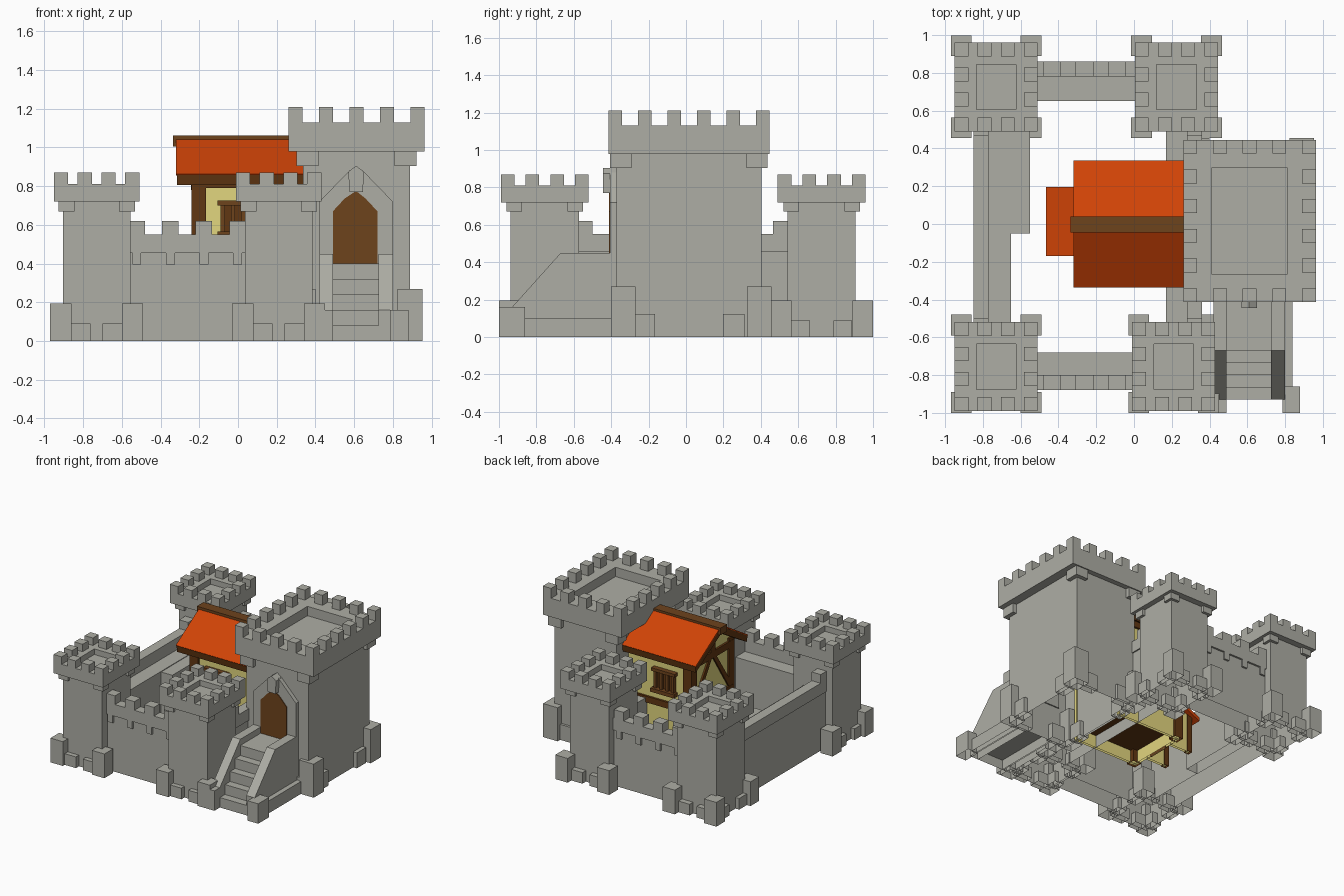
import bpy, bmesh, math
from mathutils import Vector

if "Cube" in bpy.data.objects:
    bpy.data.objects.remove(bpy.data.objects["Cube"])


def mat(name, rgb):
    m = bpy.data.materials.new(name)
    m.diffuse_color = (*rgb, 1)
    m.use_nodes = True
    m.node_tree.nodes["Principled BSDF"].inputs["Base Color"].default_value = m.diffuse_color
    return m


STONE = mat("grey stone", (0.42, 0.42, 0.375))
ROOF = mat("orange roof", (0.63, 0.056, 0.002))
PLASTER = mat("cream plaster", (0.76, 0.67, 0.21))
WOOD = mat("brown wood", (0.155, 0.056, 0.012))
BEAM = mat("dark timber", (0.12, 0.038, 0.006))


def finish(name, bm, m):
    bmesh.ops.recalc_face_normals(bm, faces=bm.faces)
    # the model is an open shell underneath
    low = [f for f in bm.faces if all(v.co.z < 1e-4 for v in f.verts)]
    bmesh.ops.delete(bm, geom=low, context="FACES_ONLY")
    me = bpy.data.meshes.new(name)
    bm.to_mesh(me)
    bm.free()
    me.materials.append(m)
    ob = bpy.data.objects.new(name, me)
    bpy.context.collection.objects.link(ob)
    return ob


def boxes(name, items, m=STONE):
    """One object from boxes given as (x0, x1, y0, y1, z0, z1)."""
    bm = bmesh.new()
    for x0, x1, y0, y1, z0, z1 in items:
        vs = bmesh.ops.create_cube(bm, size=1)["verts"]
        for v in vs:
            v.co = Vector(((x0 + x1) / 2 + v.co.x * (x1 - x0),
                           (y0 + y1) / 2 + v.co.y * (y1 - y0),
                           (z0 + z1) / 2 + v.co.z * (z1 - z0)))
    return finish(name, bm, m)


def prism(name, pts, axis, a, b, m):
    """Extrude a profile: (y, z) along x, or (x, z) along y."""
    bm = bmesh.new()
    put = (lambda p, t: (t, *p)) if axis == "x" else (lambda p, t: (p[0], t, p[1]))
    f = bm.faces.new([bm.verts.new(put(p, a)) for p in pts])
    ext = bmesh.ops.extrude_face_region(bm, geom=[f], use_keep_orig=True)["geom"]
    d = Vector(put((0, 0), b - a))
    bmesh.ops.translate(bm, vec=d, verts=[v for v in ext if isinstance(v, bmesh.types.BMVert)])
    return finish(name, bm, m)


def span(a, b, n, w):
    """n even intervals of width w between a and b."""
    return [(a + i * (b - a - w) / (n - 1), a + i * (b - a - w) / (n - 1) + w) for i in range(n)]


def corner_box(cx, cy, sx, sy, ax, bx, ay, by, z0, z1):
    """Box placed by distances from a centre, mirrored by signs."""
    xs = sorted((cx + sx * ax, cx + sx * bx))
    ys = sorted((cy + sy * ay, cy + sy * by))
    return (*xs, *ys, z0, z1)


def tower(name, cx, cy, hx, hy, px, py, zp, zt, zm, nx, ny, wall, foot, corbel):
    """Shaft, overhanging parapet with recessed floor, merlons, corbels, feet."""
    x0, x1, y0, y1 = cx - px, cx + px, cy - py, cy + py
    boxes(name + "_shaft", [(cx - hx, cx + hx, cy - hy, cy + hy, 0, zp + 0.01)])
    zf = (zp + zt) / 2
    boxes(name + "_parapet", [
        (x0, x1, y0, y1, zp, zf),
        (x0, x1, y0, y0 + wall, zf, zt), (x0, x1, y1 - wall, y1, zf, zt),
        (x0, x0 + wall, y0 + wall, y1 - wall, zf, zt),
        (x1 - wall, x1, y0 + wall, y1 - wall, zf, zt)])
    d = 0.073
    mer = []
    for a, b in span(x0, x1, nx, d):
        mer += [(a, b, y0, y0 + d, zt, zm), (a, b, y1 - d, y1, zt, zm)]
    for a, b in span(y0, y1, ny, d)[1:-1]:
        mer += [(x0, x0 + d, a, b, zt, zm), (x1 - d, x1, a, b, zt, zm)]
    boxes(name + "_merlons", mer)
    fx, fy, fdy, fz, fw = foot     # foot overhangs, y shift, height, width
    co, cz, cw = corbel
    feet, corbels = [], []
    for sx in (-1, 1):
        for sy in (-1, 1):
            c, g = (cx, cy, sx, sy), (cx, cy + fdy, sx, sy)
            ox, oy = hx + fx, hy + fy
            feet += [corner_box(*g, ox - fw, ox, oy - fw, oy, 0, fz),
                     corner_box(*c, ox - 1.9 * fw, ox - fw, hy - 0.05, hy + fy * 0.5, 0, fz * 0.46),
                     corner_box(*c, hx - 0.05, hx + fx * 0.5, oy - 1.9 * fw, oy - fw, 0, fz * 0.46)]
            corbels += [corner_box(*c, hx - cw, hx + co, hy - cw, hy + co, zp - cz, zp)]
    boxes(name + "_feet", feet)
    boxes(name + "_corbels", corbels)


# Corner towers and keep
for nm, cx, cy, fy, fd in (("front_left_tower", -0.73, -0.755, 0.078, 0.015),
                           ("back_left_tower", -0.73, 0.725, 0.09, 0.002),
                           ("front_right_tower", 0.21, -0.755, 0.078, 0.015),
                           ("back_right_tower", 0.225, 0.725, 0.09, 0.002)):
    tower(nm, cx, cy, 0.175, 0.182, 0.22, 0.235, 0.72, 0.81, 0.87, 4, 4, 0.115,
          (0.065, fy, fd, 0.195, 0.11), (0.022, 0.05, 0.06))
tower("keep", 0.612, 0.016, 0.277, 0.388, 0.351, 0.43, 0.98, 1.13, 1.21, 5, 6, 0.15,
      (0.065, 0.04, 0.012, 0.27, 0.13), (0.033, 0.075, 0.08))

# Front and back walls with outer parapet, merlons and corbels
for nm, s, yo, yi in (("front_wall", -1, 0.88, 0.68), ("back_wall", 1, 0.86, 0.65)):
    part = [corner_box(0, 0, 1, s, -0.56, 0.05, yi, yo - 0.015, 0, 0.455),
            corner_box(0, 0, 1, s, -0.56, 0.05, yo - 0.08, yo, 0.455, 0.55)]
    for a, b in span(-0.565, 0.04, 4, 0.085):
        part += [corner_box(0, 0, 1, s, a, b, yo - 0.08, yo, 0.55, 0.62),
                 corner_box(0, 0, 1, s, a + 0.02, b - 0.02, yo - 0.05, yo, 0.395, 0.455)]
    boxes(nm, part)

# Side walls with plain parapet and raised ends
for nm, s, xo, xi in (("left_wall", -1, 0.85, 0.65), ("right_wall", 1, 0.36, 0.17)):
    boxes(nm, [corner_box(0, 0, s, 1, xi, xo - 0.01, -0.58, 0.55, 0, 0.455),
               corner_box(0, 0, s, 1, xo - 0.08, xo, -0.58, 0.55, 0.455, 0.55),
               corner_box(0, 0, s, 1, xo - 0.08, xo, -0.58, -0.5, 0.55, 0.62),
               corner_box(0, 0, s, 1, xo - 0.08, xo, 0.465, 0.55, 0.55, 0.62)])
boxes("inner_platform", [(-0.655, -0.55, -0.05, 0.55, 0, 0.45)])

# Entrance stair with sloping side rails
boxes("entrance_steps",
      [(0.48, 0.73, -0.93 + i * 0.065, -0.37, i * 0.08, (i + 1) * 0.08) for i in range(5)])
rail = [(-0.93, 0), (-0.93, 0.16), (-0.67, 0.45), (-0.37, 0.45), (-0.37, 0)]
for nm, a, b in (("left_rail", 0.42, 0.49), ("right_rail", 0.725, 0.80)):
    prism(nm, rail, "x", a, b, STONE)
boxes("stair_feet", [(0.35, 0.49, -1.0, -0.86, 0, 0.16), (0.785, 0.88, -1.0, -0.86, 0, 0.16),
                     (0.79, 0.84, -0.87, -0.38, 0, 0.1)])

# Doorway: stone surround, keystone, wooden door
prism("door_surround", [(0.42, 0.3), (0.42, 0.72), (0.575, 0.88), (0.645, 0.88), (0.80, 0.72), (0.80, 0.3)],
      "y", -0.405, -0.36, STONE)
prism("keystone", [(0.575, 0.77), (0.57, 0.875), (0.61, 0.905), (0.65, 0.875), (0.645, 0.77)],
      "y", -0.445, -0.36, STONE)
prism("door", [(0.49, 0.4), (0.49, 0.67), (0.55, 0.735), (0.61, 0.775), (0.66, 0.735), (0.72, 0.67), (0.72, 0.4)],
      "y", -0.411, -0.402, WOOD)

# Timber house: plaster shell, floor, pitched roof, ridge
for nm, y in (("south_wall", -0.255), ("north_wall", 0.235)):
    boxes(nm, [(-0.225, 0.36, y, y + 0.02, 0, 0.87)], PLASTER)
prism("gable_wall", [(-0.255, 0), (-0.255, 0.87), (0, 1.02), (0.255, 0.87), (0.255, 0)],
      "x", -0.225, -0.205, PLASTER)
boxes("house_floor", [(-0.21, 0.34, -0.24, 0.24, 0.1, 0.13)], BEAM)
for nm, s in (("south_roof", -1), ("north_roof", 1)):
    prism(nm, [(s * 0.02, 1.057), (s * 0.335, 0.862), (s * 0.33, 0.856), (s * 0.02, 1.045)],
          "x", -0.32, 0.34, ROOF)
    prism(nm + "_boards", [(0, 1.055), (s * 0.332, 0.857), (s * 0.325, 0.807), (0, 1.0)],
          "x", -0.315, 0.34, BEAM)
boxes("ridge_beam", [(-0.335, 0.34, -0.045, 0.04, 1.005, 1.062)], WOOD)

# House frame: posts, ties and gable timbers
frame = [(-0.24, -0.165, y, y + 0.07, 0, 0.86) for y in (-0.275, 0.205)]
frame += [(-0.24, 0.34, y, y + 0.04, z, z + 0.05) for y in (-0.272, 0.232) for z in (0.42, 0.79)]
frame += [(-0.242, -0.2, -0.26, 0.26, z, z + 0.055) for z in (0.42, 0.78)]
frame += [(-0.242, -0.2, -0.03, 0.03, 0.78, 1.0)]
boxes("house_frame", frame, BEAM)
for s in (-1, 1):
    prism("gable_brace", [(s * 0.21, 0.47), (s * 0.21, 0.54), (s * 0.05, 0.78), (s * 0.01, 0.78)],
          "x", -0.238, -0.2, BEAM)

# Side windows: frame, mullions and dark panes
for s, nm in ((-1, "south_window"), (1, "north_window")):
    def wb(a, b, o, z0, z1):
        return corner_box(0, 0, 1, s, a, b, 0.24, o, z0, z1)
    boxes(nm + "_frame", [wb(-0.105, 0.105, 0.295, 0.70, 0.725), wb(-0.105, 0.105, 0.305, 0.535, 0.565)]
          + [wb(a, b, 0.285, 0.56, 0.71) for a, b in span(-0.09, 0.09, 4, 0.022)], WOOD)
    boxes(nm + "_panes", [wb(-0.09, 0.09, 0.262, 0.56, 0.71)], BEAM)

# Porch at the gable end: sloping roof, posts and door
prism("porch_roof", [(-0.465, 0.30), (-0.22, 0.42), (-0.22, 0.39), (-0.465, 0.27)], "y", -0.17, 0.197, ROOF)
boxes("porch_posts", [(-0.42, -0.38, y, y + 0.04, 0, 0.32) for y in (-0.14, 0.125)], BEAM)
boxes("porch_walls", [(-0.40, -0.22, y, y + 0.02, 0, 0.33) for y in (-0.13, 0.135)], PLASTER)
boxes("house_door", [(-0.234, -0.22, -0.08, 0.1, 0, 0.3)], WOOD)
